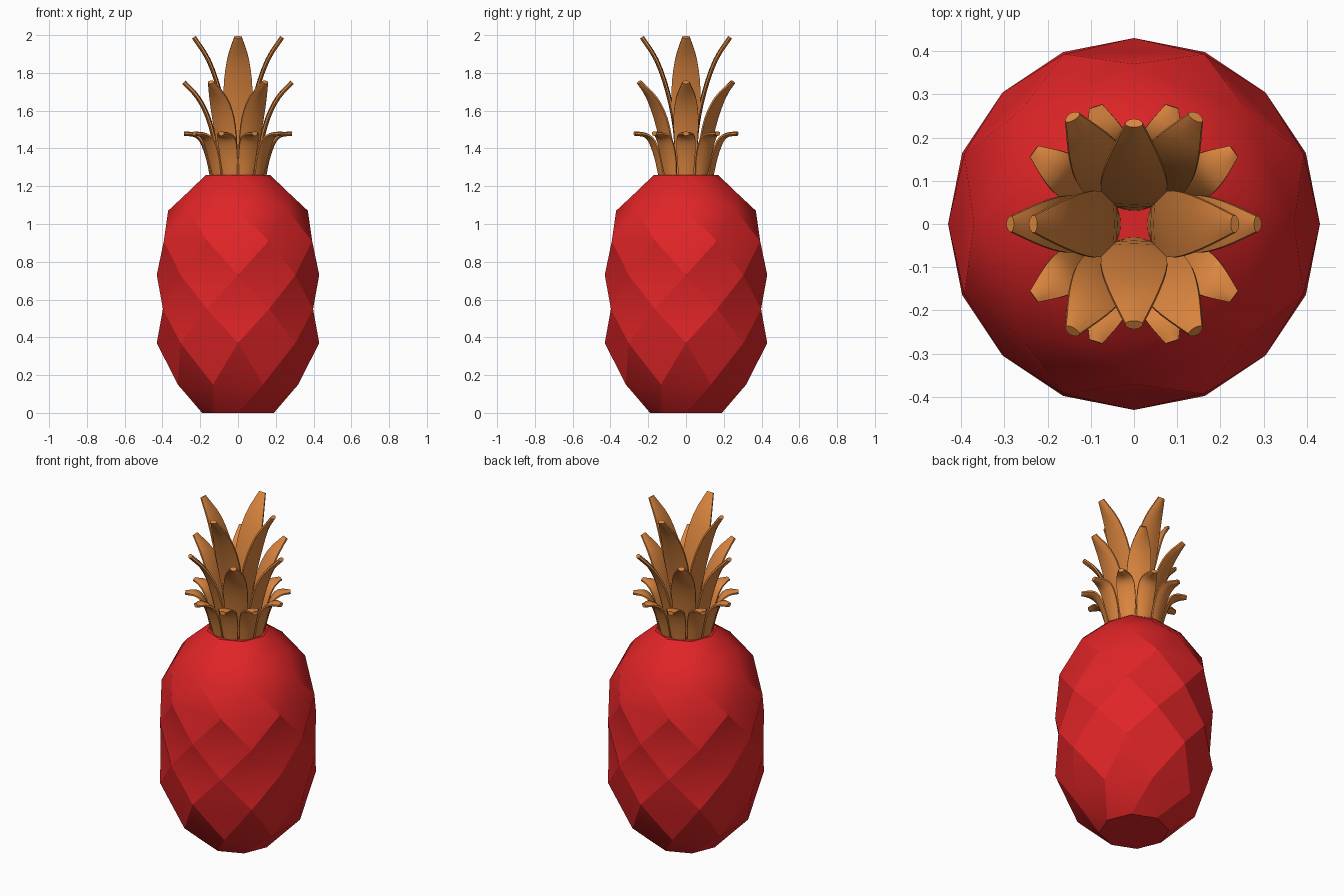
import bpy, bmesh, math
from mathutils import Vector

if "Cube" in bpy.data.objects:
    bpy.data.objects.remove(bpy.data.objects["Cube"])


def material(name, rgb):
    m = bpy.data.materials.new(name)
    m.diffuse_color = (*rgb, 1)
    m.use_nodes = True
    m.node_tree.nodes["Principled BSDF"].inputs["Base Color"].default_value = m.diffuse_color
    return m


RED = material("red skin", (0.74, 0.018, 0.02))
ORANGE = material("orange leaf", (0.72, 0.24, 0.05))


def finish(name, bm, mat):
    bmesh.ops.recalc_face_normals(bm, faces=bm.faces)
    me = bpy.data.meshes.new(name)
    bm.to_mesh(me)
    bm.free()
    me.materials.append(mat)
    ob = bpy.data.objects.new(name, me)
    bpy.context.collection.objects.link(ob)
    return ob


# Fruit body: staggered rings of 8 points joined into diamond scales
RINGS = [(0.0, 0.19), (0.15, 0.345), (0.37, 0.43), (0.55, 0.43), (0.73, 0.43),
         (0.91, 0.425), (1.07, 0.37), (1.17, 0.285), (1.26, 0.17)]
N = 8
bm = bmesh.new()
rows = []
for i, (z, r) in enumerate(RINGS):
    off = 0.5 * (i % 2)
    rows.append([bm.verts.new((r * math.cos(math.tau * (k + off) / N),
                               r * math.sin(math.tau * (k + off) / N), z)) for k in range(N)])
for i in range(len(rows)):
    for k in range(N):
        # the edge of ring i is the horizontal fold of a diamond
        a, b = rows[i][k], rows[i][(k + 1) % N]
        j = (k + i % 2) % N if i % 2 else k
        if i + 1 < len(rows):
            bm.faces.new((a, b, rows[i + 1][j]))
        if i > 0:
            bm.faces.new((b, a, rows[i - 1][j]))
bm.faces.new(rows[0][::-1])
bm.faces.new(rows[-1])
for f in bm.faces:
    f.smooth = len(f.verts) == 3
for e in bm.edges:
    flat = abs(e.verts[0].co.z - e.verts[1].co.z) < 1e-4
    e.smooth = not flat if e.verts[0].co.z in (0.0,) else flat or e.verts[0].co.z > 0.95
finish("fruit_body", bm, RED)


# Crown leaf: lens-shaped section swept along a curved path
def bezier_points(pts, n):
    """Smooth Catmull-Rom samples through (radius, height, half width) points."""
    p = [Vector(q) for q in pts]
    p = [2 * p[0] - p[1]] + p + [2 * p[-1] - p[-2]]
    out = []
    for s in range(len(p) - 3):
        a, b, c, d = p[s:s + 4]
        for q in range(n):
            t = q / n
            out.append(0.5 * (2 * b + (c - a) * t + (2 * a - 5 * b + 4 * c - d) * t * t
                              + (3 * b - a - 3 * c + d) * t ** 3))
    return out + [p[-2]]


SECTION = [(-1, -0.3), (-0.55, -0.8), (0, -1), (0.55, -0.8), (1, -0.3),
           (1, 0.3), (0.55, 0.6), (0, 0.7), (-0.55, 0.6), (-1, 0.3)]


def leaf(name, path, thick, angle):
    bm = bmesh.new()
    pts = bezier_points(path, 3)
    ca, sa = math.cos(angle), math.sin(angle)
    loops = []
    for i, p in enumerate(pts):
        d = pts[min(i + 1, len(pts) - 1)] - pts[max(i - 1, 0)]
        nx, nz = Vector((-d.y, d.x)).normalized()
        if i == 0:
            nx, nz = -1, 0
        ring = []
        for u, v in SECTION:
            r, z, w = p.x - nx * v * -thick, p.y + nz * v * thick, u * p.z
            ring.append(bm.verts.new((r * ca - w * sa, r * sa + w * ca, z)))
        loops.append(ring)
    m = len(SECTION)
    for a, b in zip(loops, loops[1:]):
        for k in range(m):
            bm.faces.new((a[k], a[(k + 1) % m], b[(k + 1) % m], b[k]))
    bm.faces.new(loops[0])
    bm.faces.new(loops[-1])
    ob = finish(name, bm, ORANGE)
    bpy.context.view_layer.objects.active = ob
    bpy.ops.object.select_all(action='DESELECT')
    ob.select_set(True)
    bpy.ops.object.shade_smooth_by_angle(angle=math.radians(40))


# Three tiers: name, leaf count, half thickness, path of (radius, height, half width)
TIERS = [
    ("inner_leaf", 4, 0.014, [(0.04, 1.25, 0.03), (0.055, 1.5, 0.065), (0.095, 1.7, 0.077),
                              (0.155, 1.87, 0.058), (0.232, 1.99, 0.02)]),
    ("middle_leaf", 6, 0.015, [(0.09, 1.25, 0.045), (0.115, 1.41, 0.06), (0.155, 1.56, 0.066),
                               (0.21, 1.67, 0.052), (0.285, 1.752, 0.018)]),
    ("outer_leaf", 10, 0.014, [(0.135, 1.25, 0.038), (0.156, 1.35, 0.048), (0.19, 1.44, 0.05),
                               (0.23, 1.474, 0.04), (0.286, 1.48, 0.016)]),
]
for name, count, thick, path in TIERS:
    for k in range(count):
        leaf(f"{name}_{k + 1}", path, thick, math.tau * k / count)
